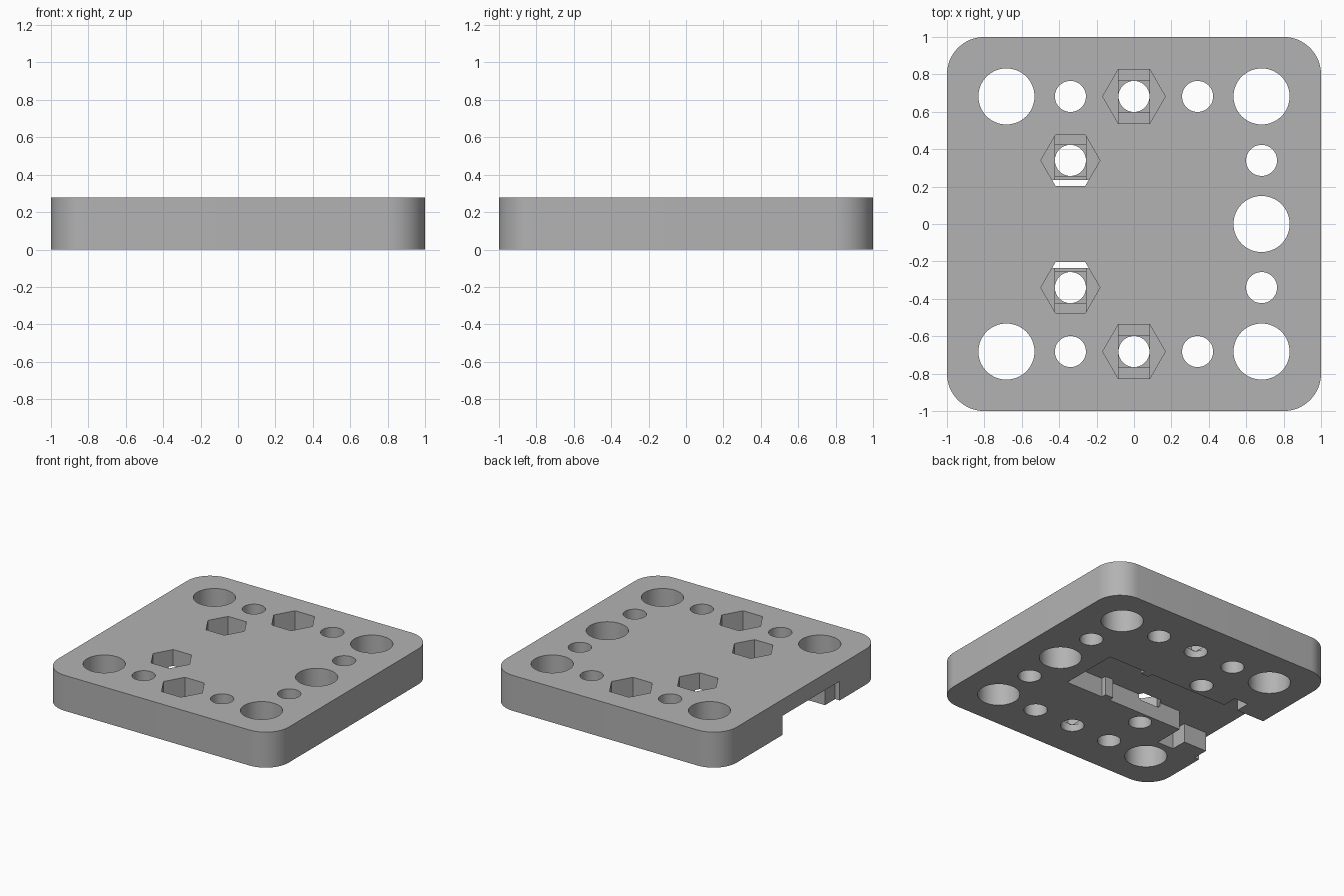
import bpy, bmesh, math
from mathutils import Matrix

cube = bpy.data.objects.get("Cube")
if cube:
    bpy.data.objects.remove(cube, do_unlink=True)

TOP = 0.278          # plate thickness
POCKET = 0.15        # depth of the underside channel
PITCH, EDGE = 0.34, 0.682
BOLT_R, POST_R = 0.083, 0.15

grey = bpy.data.materials.new("light_grey")
grey.use_nodes = True
colour = (0.45, 0.45, 0.45, 1)
grey.diffuse_color = colour
grey.node_tree.nodes["Principled BSDF"].inputs["Base Color"].default_value = colour


def prism(name, outline, z0, z1):
    """Extrude a flat outline between two heights."""
    bm = bmesh.new()
    face = bm.faces.new([bm.verts.new((x, y, z0)) for x, y in outline])
    up = bmesh.ops.extrude_face_region(bm, geom=[face])["geom"]
    bmesh.ops.translate(bm, vec=(0, 0, z1 - z0),
                        verts=[v for v in up if isinstance(v, bmesh.types.BMVert)])
    bmesh.ops.recalc_face_normals(bm, faces=bm.faces)
    mesh = bpy.data.meshes.new(name)
    bm.to_mesh(mesh)
    bm.free()
    ob = bpy.data.objects.new(name, mesh)
    bpy.context.collection.objects.link(ob)
    return ob


def ring(cx, cy, r, n):
    return [(cx + r * math.cos(math.tau * i / n), cy + r * math.sin(math.tau * i / n))
            for i in range(n)]


def box(cx, cy, hx, hy):
    return [(cx - hx, cy - hy), (cx + hx, cy - hy), (cx + hx, cy + hy), (cx - hx, cy + hy)]


# Rounded square plate
r, steps = 0.2, 16
outline = []
for k, (sx, sy) in enumerate([(1, 1), (-1, 1), (-1, -1), (1, -1)]):
    for i in range(steps + 1):
        a = math.pi / 2 * (k + i / steps)
        outline.append((sx * (1 - r) + r * math.cos(a), sy * (1 - r) + r * math.sin(a)))
plate = prism("mounting_plate", outline, 0, TOP)
plate.data.materials.append(grey)

cutters = []


def cut(outline, z0=-0.1, z1=TOP + 0.1):
    cutters.append(prism("cutter", outline, z0, z1))


# Underside channel, open at the -x edge, with two ribs and side recesses
half, tip = 0.235, 0.195
cut([(0.42, -half), (0.42, half), (0.10, half), (0.10, tip), (0.03, tip), (0.03, half),
     (-0.64, half), (-0.64, 0.35), (-0.76, 0.35), (-0.76, half), (-1.1, half),
     (-1.1, -0.475), (-0.96, -0.475), (-0.96, -0.35), (-0.76, -0.35), (-0.76, -0.475),
     (-0.62, -0.475), (-0.62, -half), (0.03, -half), (0.03, -tip), (0.10, -tip),
     (0.10, -half)], -0.1, POCKET)


def nut_trap(cx, cy, flats, floor):
    """Hexagonal nut pocket with stepped slot and square under it."""
    step = 0.012
    cut(ring(cx, cy, flats / math.sqrt(3), 6), floor)
    cut(box(cx, cy, BOLT_R, flats / 2), floor - step, floor + step)
    cut(box(cx, cy, BOLT_R, BOLT_R), floor - 2 * step, floor)


# Holes mirrored front to back
for s in (-1, 1):
    for x in (-EDGE, EDGE):
        cut(ring(x, s * EDGE, POST_R, 64))
    for x, y in [(-PITCH, EDGE), (0, EDGE), (PITCH, EDGE), (EDGE, PITCH), (-PITCH, PITCH)]:
        cut(ring(x, s * y, BOLT_R, 48))
    nut_trap(0, s * EDGE, 0.29, 0.08)
    nut_trap(-PITCH, s * PITCH, 0.274, 0.12)
cut(ring(EDGE, 0, POST_R, 64))

# Carve the plate, then drop the cutters
for c in cutters:
    mod = plate.modifiers.new("cut", 'BOOLEAN')
    mod.operation, mod.solver, mod.object = 'DIFFERENCE', 'EXACT', c
bpy.context.view_layer.update()
carved = bpy.data.meshes.new_from_object(
    plate.evaluated_get(bpy.context.evaluated_depsgraph_get()))
plate.modifiers.clear()
plate.data = carved
carved.materials.clear()
carved.materials.append(grey)
for p in carved.polygons:
    p.material_index = 0
for c in cutters:
    bpy.data.objects.remove(c, do_unlink=True)

# Smooth the round walls, keep the edges sharp
bpy.ops.object.select_all(action='DESELECT')
plate.select_set(True)
bpy.context.view_layer.objects.active = plate
bpy.ops.object.shade_smooth_by_angle(angle=math.radians(30))
